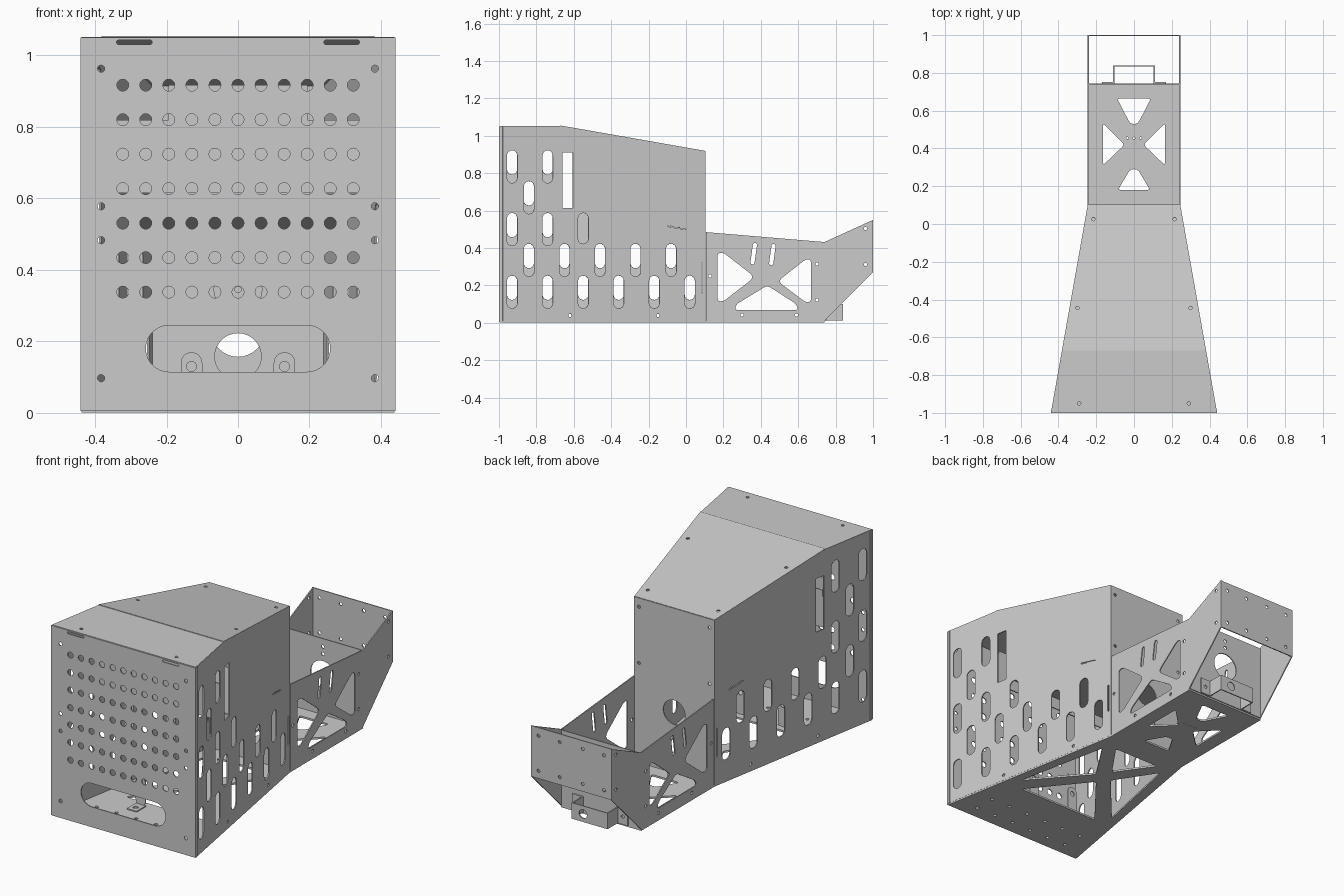
import bpy, bmesh
from math import sin, cos, pi, radians
from mathutils import Vector, Matrix

if "Cube" in bpy.data.objects:
    bpy.data.objects.remove(bpy.data.objects["Cube"])

T = 0.006                                   # sheet thickness
half = lambda y: 0.44 - 0.177 * (y + 1)     # half width of the tapered body


def circle(x, y, r, n=20):
    return [(x + r * cos(2 * pi * i / n), y + r * sin(2 * pi * i / n)) for i in range(n)]


def slot(x, y, length, width, ang=90, n=8):
    """Round-ended slot, long axis at ang degrees."""
    r, d, a = width / 2, (length - width) / 2, radians(ang)
    pts = []
    for s in (0, 1):
        for i in range(n + 1):
            t = -pi / 2 + pi * i / n + s * pi
            px, py = r * cos(t) + (d if s == 0 else -d), r * sin(t)
            pts.append((x + px * cos(a) - py * sin(a), y + px * sin(a) + py * cos(a)))
    return pts


def rect(x0, y0, x1, y1):
    return [(x0, y0), (x1, y0), (x1, y1), (x0, y1)]


def rounded(pts, r=0.018, n=4):
    """Soften polygon corners with small quadratic arcs."""
    out = []
    for i, p in enumerate(pts):
        p, a, b = Vector(p), Vector(pts[i - 1]), Vector(pts[(i + 1) % len(pts)])
        a, b = p + (a - p).normalized() * r, p + (b - p).normalized() * r
        for k in range(n + 1):
            t = k / n
            out.append(tuple(a * (1 - t) ** 2 + p * 2 * t * (1 - t) + b * t * t))
    return out


def plate(name, loops, origin, u, v, thick=T):
    """Flat sheet: first loop is the outline, the rest are holes."""
    cu = bpy.data.curves.new(name, 'CURVE')
    cu.dimensions, cu.fill_mode, cu.extrude = '2D', 'BOTH', thick / 2
    for loop in loops:
        sp = cu.splines.new('POLY')
        sp.points.add(len(loop) - 1)
        for pt, (x, y) in zip(sp.points, loop):
            pt.co = (x, y, 0, 1)
        sp.use_cyclic_u = True
    tmp = bpy.data.objects.new(name + "_curve", cu)
    bpy.context.collection.objects.link(tmp)
    dg = bpy.context.evaluated_depsgraph_get()
    me = bpy.data.meshes.new_from_object(tmp.evaluated_get(dg))
    bpy.data.objects.remove(tmp)
    u, v = Vector(u), Vector(v)
    m = Matrix((u, v, u.cross(v).normalized())).transposed().to_4x4()
    m.translation = Vector(origin)
    me.transform(m)
    bm = bmesh.new()
    bm.from_mesh(me)
    bmesh.ops.remove_doubles(bm, verts=bm.verts, dist=1e-5)
    bmesh.ops.recalc_face_normals(bm, faces=bm.faces)
    for f in bm.faces:
        f.smooth = False
    bm.to_mesh(me)
    bm.free()
    me.name = name
    ob = bpy.data.objects.new(name, me)
    bpy.context.collection.objects.link(ob)
    return ob


X, Y, Z = (1, 0, 0), (0, 1, 0), (0, 0, 1)

# Front panel: vent grid, hand slot, screw holes
front = [rect(-0.44, 0.005, 0.44, 1.05), slot(0, 0.18, 0.516, 0.13, 0, 14)]
front += [circle(-0.3225 + 0.0645 * i, 0.338 + 0.0965 * j, 0.0165)
          for i in range(11) for j in range(7)]
front += [circle(s * 0.383, z, 0.01, 12) for s in (-1, 1) for z in (0.097, 0.483, 0.578, 0.963)]
front += [slot(s * 0.29, 1.037, 0.1, 0.012, 0) for s in (-1, 1)]
plate("front_panel", front, (0, -0.997, 0), X, Z)
for s in (-1, 1):
    plate("front_flange", [rect(-0.994, 0.005, -0.982, 1.05)], (s * 0.437, 0, 0), Y, Z)

# Tapered body sides with staggered slots
slots = [(-.93, .835), (-.74, .835), (-.84, .67), (-.93, .5), (-.74, .5)]
slots += [(-.84 + .19 * i, .335) for i in range(5)] + [(-.93 + .19 * i, .165) for i in range(6)]
for s in (-1, 1):
    dz = 0 if s > 0 else 0.045
    loops = [[(-0.98, 0.01), (0.1, 0.01), (0.1, 0.92), (-0.67, 1.05), (-0.98, 1.05)]]
    loops += [slot(y, z + dz, 0.175, 0.055) for y, z in slots]
    loops += [rect(-0.66, 0.615, -0.605, 0.91)]
    loops += [circle(y, 0.04, 0.009, 12) for y in (-0.62, -0.15)]
    loops += [slot(-0.05, 0.51, 0.1, 0.007, -10), slot(0.085, 0.24, 0.16, 0.007)]
    if s > 0:
        loops += [slot(-0.55, 0.505, 0.165, 0.055)]
    plate("body_side", loops, (s * (half(0) - 0.003), 0, 0), (-s * 0.177, 1, 0), Z)

# Roof: flat front part and sloping rear part
k = -0.135 / 0.77
plate("roof_flat", [[(-.438, -.995), (.438, -.995), (half(-.67), -.67), (-half(-.67), -.67)]]
      + [circle(s * 0.29, -0.95, 0.009, 12) for s in (-1, 1)], (0, 0, 1.049), X, Y)
plate("roof_slope", [[(-half(-.67), -.67), (half(-.67), -.67), (.245, .1), (-.245, .1)]]
      + [circle(s * x, y, 0.009, 12) for s in (-1, 1) for x, y in ((.3, -.445), (.215, .025))],
      (0, 0, 1.052 + 0.67 * k), X, (0, 1, k))

# Body rear wall with cable holes
plate("body_rear_wall", [rect(-0.245, 0.01, 0.245, 0.918), circle(0, 0.345, 0.067, 32),
                         circle(0, 0.158, 0.065, 32)]
      + [circle(s * 0.215, z, 0.009, 12) for s in (-1, 1) for z in (0.56, 0.87)],
      (0, 0.1, 0), X, Z)

# Body and tail floor with truss cutouts
floor = [[(-.438, -.995), (.438, -.995), (.245, .1), (.245, .74), (-.245, .74), (-.245, .1)]]
cuts = [[(-.25, -.62), (.25, -.62), (0, -.31)], [(-.14, .02), (.14, .02), (0, -.18)],
        [(-.085, .18), (.085, .18), (.02, .29), (-.02, .29)],
        [(-.09, .665), (.09, .665), (.02, .53), (-.02, .53)]]
for s in (-1, 1):
    cuts += [[(s * .31, -.55), (s * .2, -.02), (s * .05, -.25)],
             [(s * .165, .31), (s * .165, .535), (s * .05, .42)]]
floor += [rounded(c) for c in cuts]
floor += [circle(-0.3 + 0.12 * i, y, 0.009, 12) for i in range(6) for y in (-0.92, -0.8)]
floor += [circle(x, 0.455, 0.006, 10) for x in (-0.035, 0, 0.035)]
plate("floor", floor, (0, 0, 0.006), X, Y, 0.01)

# Inner baffle, tilted shelf and small floor brackets
plate("inner_baffle", [[(-.38, .615), (.38, .615), (.36, .82), (.195, .82), (.195, .917),
                        (-.195, .917), (-.195, .82), (-.36, .82)]], (0, -0.675, 0), X, Z)
plate("inner_shelf", [[(-half(-.57) + .01, -.57), (half(-.57) - .01, -.57),
                       (.245, .08), (-.245, .08)]], (0, 0, 0.503), X, (0, 1, k))
for s in (-1, 1):
    plate("bracket_tab", [slot(s * 0.13, 0.09, 0.16, 0.06), circle(s * 0.13, 0.13, 0.014)],
          (0, -0.66, 0), X, Z)
    plate("bracket_foot", [rect(s * 0.13 - 0.03, -0.74, s * 0.13 + 0.03, -0.66),
                           circle(s * 0.13, -0.705, 0.014)], (0, 0, 0.014), X, Y)

# Tail side plates
for s in (-1, 1):
    loops = [[(.108, .01), (.74, .01), (1, .27), (1, .55), (.74, .432), (.108, .485)]]
    loops += [rounded(c) for c in (
        [(.168, .375), (.168, .115), (.20, .115), (.355, .235), (.355, .255), (.2, .375)],
        [(.668, .34), (.668, .11), (.64, .11), (.5, .215), (.5, .23), (.64, .34)],
        [(.26, .068), (.6, .068), (.59, .1), (.435, .2), (.27, .1)])]
    loops += [slot(.362, .37, .115, .022, 82), slot(.462, .365, .115, .022, 82)]
    loops += [circle(y, z, 0.009, 12) for y, z in ((.128, .25), (.3, .042), (.59, .042),
              (.7, .315), (.7, .122), (.96, .505), (.96, .312))]
    plate("tail_side", loops, (s * 0.242, 0, 0), Y, Z)

# Tail end plate and cross wall
plate("tail_end_plate", [rect(-0.245, 0.27, 0.245, 0.55)]
      + [circle(s * x, z, 0.009, 12) for s in (-1, 1) for x, z in
         ((.2, .505), (.2, .312), (.07, .505), (.07, .312))], (0, 0.997, 0), X, Z)
plate("tail_cross_wall", [rect(-0.24, 0.01, 0.24, 0.43), circle(0, 0.232, 0.075, 32)]
      + [circle(0, z, 0.009, 12) for z in (0.345, 0.385)], (0, 0.742, 0), X, Z)

# Socket box: open band with flanges behind the cross wall
plate("socket_back", [rect(-0.11, 0.012, 0.11, 0.1), circle(0.04, 0.056, 0.024)],
      (0, 0.837, 0), X, Z)
for s in (-1, 1):
    plate("socket_side", [rect(0.745, 0.012, 0.84, 0.1)], (s * 0.107, 0, 0), Y, Z)
    plate("socket_flange", [rect(0.107, 0.012, 0.17, 0.1), circle(0.14, 0.056, 0.01, 12)],
          (0, 0.748, 0), (s, 0, 0), Z)
